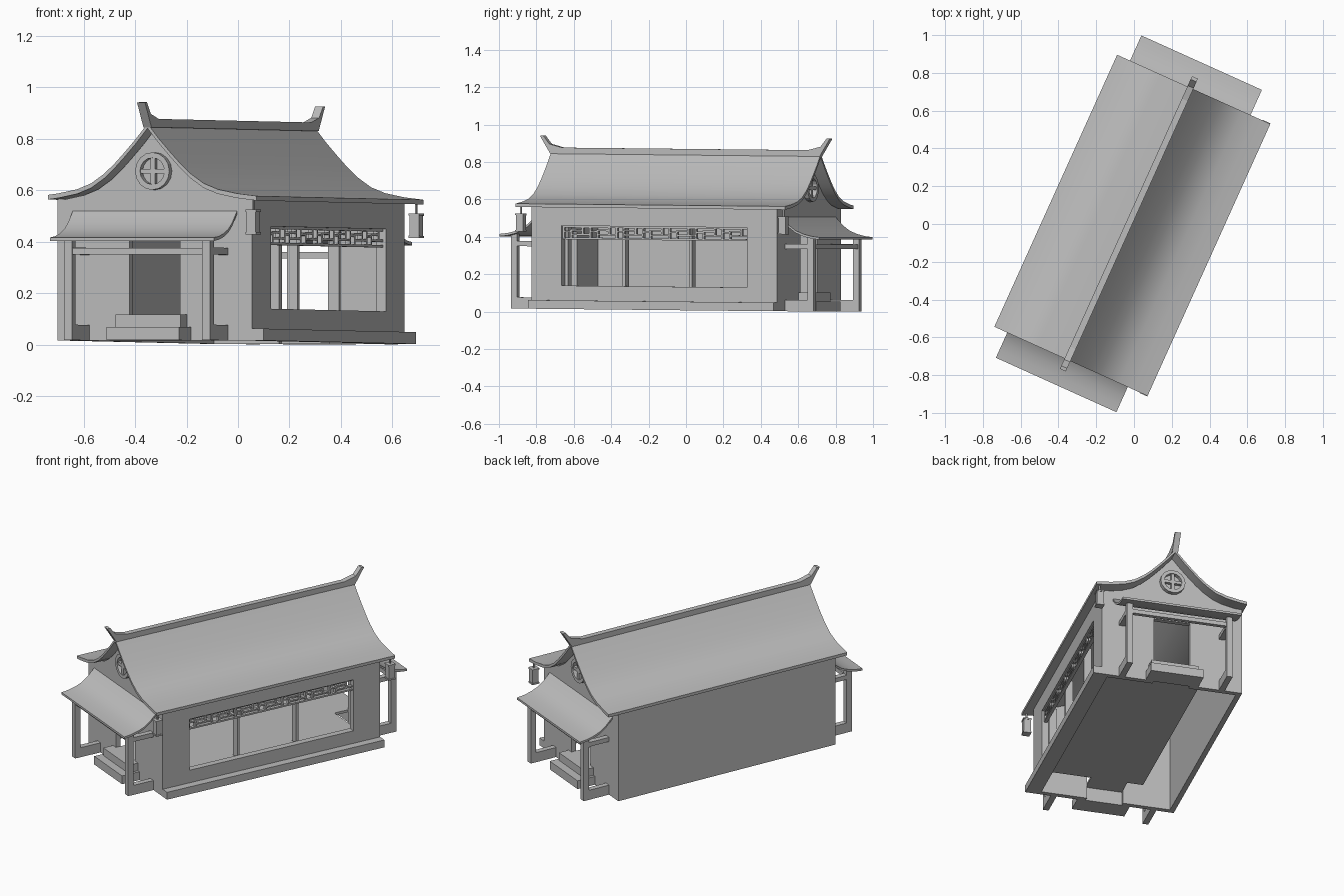
import bpy, bmesh, math
from mathutils import Matrix

old = bpy.data.objects.get("Cube")
if old:
    bpy.data.objects.remove(old, do_unlink=True)

# One plain grey for the whole building
grey = bpy.data.materials.new("plain_grey")
grey.use_nodes = True
colour = (0.5, 0.5, 0.5, 1)
grey.diffuse_color = colour
grey.node_tree.nodes["Principled BSDF"].inputs["Base Color"].default_value = colour

# Building frame: turned about z, with a slight fall towards the back
c, s = math.cos(math.radians(24.3)), math.sin(math.radians(24.3))
FRAME = Matrix(((c, s, 0, -0.027), (-s, c, 0, 0.001),
                (0, -0.0095, 1, 0.009), (0, 0, 0, 1)))


def finish(name, bm, smooth=False):
    bmesh.ops.recalc_face_normals(bm, faces=bm.faces)
    bm.transform(FRAME)
    mesh = bpy.data.meshes.new(name)
    bm.to_mesh(mesh)
    bm.free()
    mesh.materials.append(grey)
    ob = bpy.data.objects.new(name, mesh)
    bpy.context.collection.objects.link(ob)
    if smooth:
        bpy.ops.object.select_all(action='DESELECT')
        ob.select_set(True)
        bpy.context.view_layer.objects.active = ob
        bpy.ops.object.shade_smooth_by_angle(angle=math.radians(35))
    return ob


def add_box(bm, x, y, z):
    """Box from three (low, high) spans."""
    mat = Matrix.LocRotScale([(a + b) / 2 for a, b in (x, y, z)], None,
                             [abs(b - a) for a, b in (x, y, z)])
    bmesh.ops.create_cube(bm, size=1, matrix=mat)


def boxes(name, spans):
    bm = bmesh.new()
    for span in spans:
        add_box(bm, *span)
    return finish(name, bm)


def prism(name, profile, axis, lo, hi, smooth=False):
    """Extrude a (horizontal, z) profile along x or y."""
    bm = bmesh.new()
    place = (lambda p, t: (t, p[0], p[1])) if axis == 'x' else (lambda p, t: (p[0], t, p[1]))
    face = bm.faces.new([bm.verts.new(place(p, lo)) for p in profile])
    out = bmesh.ops.extrude_face_region(bm, geom=[face])
    move = (hi - lo, 0, 0) if axis == 'x' else (0, hi - lo, 0)
    bmesh.ops.translate(bm, vec=move, verts=[v for v in out["geom"] if isinstance(v, bmesh.types.BMVert)])
    return finish(name, bm, smooth)


# Main roof: swept slopes with a deeper eave over the window side
slope = [(0.05, 0.782), (0.1, 0.728), (0.14, 0.687), (0.185, 0.647),
         (0.24, 0.61), (0.3, 0.587), (0.38, 0.571)]
top = [(-0.425, 0.565)] + [(-x, z) for x, z in reversed(slope)] + [(0, 0.842)] + slope + [(0.465, 0.561)]
under = [(x, z - 0.018) for x, z in top]
prism("main_roof", top + under[::-1], 'y', -0.79, 0.79, True)

# Ridge with upturned horns
horn = [(0.79, 0.828), (0.85, 0.923), (0.832, 0.925), (0.795, 0.88), (0.72, 0.861)]
prism("ridge_beam", horn + [(-y, z) for y, z in reversed(horn)], 'x', -0.017, 0.017)

# Long walls, one solid and one with a wide window
WX, WY = 0.415, 0.72
WIN = 0.543
prism("solid_wall", [(-WY, 0), (WY, 0), (WY, 0.55), (-WY, 0.55)], 'x', -WX, -WX + 0.03)
wall = (WX - 0.04, WX)
boxes("window_wall", [
    (wall, (-WY, WY), (0, 0.125)), (wall, (-WY, WY), (0.445, 0.552)),
    (wall, (-WY, -WIN), (0.125, 0.445)), (wall, (WIN, WY), (0.125, 0.445))])
boxes("window_mullions", [((0.33, 0.376), (y - 0.008, y + 0.008), (0.11, 0.46))
                          for y in (-WIN + 0.01, -0.195, 0.195)])

# Window lattice: staggered bars in repeating bays
bars = [((0.382, 0.402), (-WIN, WIN), (z, z + 0.01)) for z in (0.373, 0.435)]
bays = 7
w = 2 * WIN / bays
for i in range(bays):
    y = -WIN + i * w
    for k, lo, hi in ((0, 0.373, 0.445), (0.28, 0.373, 0.42), (0.72, 0.395, 0.445)):
        bars.append(((0.382, 0.402), (y + k * w, y + k * w + 0.01), (lo, hi)))
    for a, b, z in ((0, 0.28, 0.412), (0.28, 1, 0.395), (0.28, 0.72, 0.418)):
        bars.append(((0.382, 0.402), (y + a * w, y + b * w), (z, z + 0.009)))
boxes("window_lattice", bars)

# Plinth beside the window wall, and raised inner floor
boxes("side_plinth", [((WX - 0.01, 0.463), (-WY, WY), (0, 0.046))])
boxes("inner_floor", [((-0.2, WX - 0.04), (-0.6, 0.6), (0.085, 0.1)),
                      ((-0.107, 0.107), (-WY, -0.6), (0.085, 0.1)),
                      ((-0.107, 0.107), (0.6, WY), (0.085, 0.1))])

DOOR, DOOR_TOP = 0.107, 0.41
gable = [(max(-WX, min(WX, x)), z - 0.004) for x, z in under]
end_wall = [(-WX, 0)] + gable + [(WX, 0), (DOOR, 0), (DOOR, DOOR_TOP), (-DOOR, DOOR_TOP), (-DOOR, 0)]
porch = [(0.71, 0.513), (0.735, 0.487), (0.765, 0.457), (0.8, 0.432),
         (0.845, 0.414), (0.89, 0.403), (0.936, 0.398)]

# Both gable ends
for side, name in ((-1, "front"), (1, "back")):
    prism(name + "_gable_wall", end_wall, 'y', side * WY, side * (WY - 0.03))

    # Round gable ornament: ring and cross
    bm = bmesh.new()
    n = 16
    rings = [[bm.verts.new((r * math.cos(math.tau * i / n), side * (WY - 0.005),
                            0.658 + r * math.sin(math.tau * i / n))) for i in range(n)]
             for r in (0.073, 0.052)]
    faces = [bm.faces.new((rings[0][i], rings[0][(i + 1) % n], rings[1][(i + 1) % n], rings[1][i]))
             for i in range(n)]
    out = bmesh.ops.extrude_face_region(bm, geom=faces)
    bmesh.ops.delete(bm, geom=faces, context='FACES_ONLY')
    bmesh.ops.translate(bm, vec=(0, side * 0.03, 0),
                        verts=[v for v in out["geom"] if isinstance(v, bmesh.types.BMVert)])
    depth = (side * (WY - 0.005), side * (WY + 0.02))
    add_box(bm, (-0.009, 0.009), depth, (0.602, 0.714))
    add_box(bm, (-0.056, 0.056), depth, (0.649, 0.667))
    finish(name + "_gable_ornament", bm)

    # Porch roof
    outer = [(side * y, z) for y, z in porch]
    prism(name + "_porch_roof", outer + [(y, z - 0.013) for y, z in reversed(outer)], 'x', -0.35, 0.35, True)

    # Porch posts, ground sills, tie beams and cross beam
    frame = []
    for x in (-0.295, 0.295):
        across = (x - 0.017, x + 0.017)
        frame += [(across, (side * 0.853, side * 0.888), (0, 0.402)),
                  (across, (side * 0.7, side * 0.86), (0, 0.06)),
                  (across, (side * 0.7, side * 0.86), (0.333, 0.36))]
    frame.append(((-0.29, 0.29), (side * 0.858, side * 0.882), (0.333, 0.358)))
    boxes(name + "_porch_frame", frame)

    # Steps to the doorway
    boxes(name + "_steps", [((-0.155, 0.155), (side * 0.715, side * 0.835), (0, 0.052)),
                            ((-0.138, 0.138), (side * 0.715, side * 0.785), (0.052, 0.1))])

    # Hanging lantern under the eave
    lx, ly = 0.442, side * 0.77

    def block(r, z0, z1):
        return ((lx - r, lx + r), (ly - r, ly + r), (z0, z1))
    boxes(name + "_lantern", [block(0.02, 0.42, 0.5), block(0.023, 0.412, 0.421),
                              block(0.023, 0.499, 0.508), block(0.004, 0.505, 0.555)])
